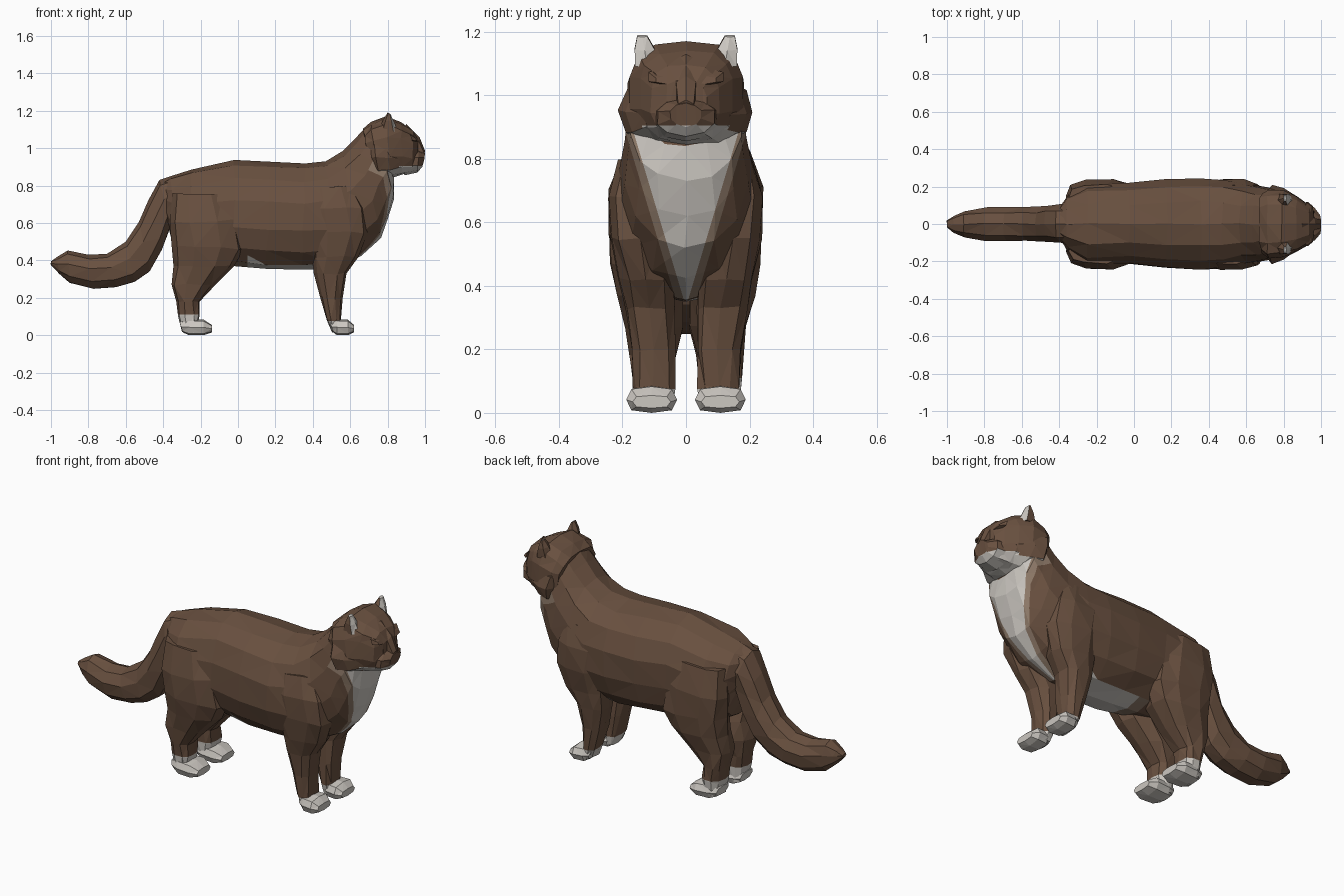
import bpy, bmesh, math, random
from mathutils import Vector

random.seed(4)


def material(name, rgb):
    m = bpy.data.materials.new(name)
    m.diffuse_color = (*rgb, 1)
    return m


MATS = [material("brown fur", (0.14, 0.08, 0.05)),
        material("white fur", (0.60, 0.57, 0.53)),
        material("tan fur", (0.28, 0.20, 0.145))]
BROWN, WHITE, TAN = 0, 1, 2


def loft(name, stations, n=12, yc=0.0, power=0.9, pear=0.0, jitter=0.006, cuts=(), rule=None):
    """Skin rings; each station is (xa, za, xb, zb, half width[, y centre])
    where a and b are opposite outline points of the ring in the side view."""
    bm = bmesh.new()
    rings = []
    for s in stations:
        xa, za, xb, zb, w = s[:5]
        y0 = s[5] if len(s) > 5 else yc
        ring = []
        for i in range(n):
            a = 2 * math.pi * i / n
            c, k = math.cos(a), math.sin(a)
            c = math.copysign(abs(c) ** power, c) if abs(c) > 1e-6 else 0
            k = math.copysign(abs(k) ** power, k) if abs(k) > 1e-6 else 0
            t = 0.5 - 0.5 * c
            y = y0 + w * k * (1 - pear * c)
            j = [random.uniform(-jitter, jitter) for _ in range(3)]
            if i in (0, n // 2):
                j = [0, j[1], 0]
            ring.append(bm.verts.new((xa + (xb - xa) * t + j[0], y + j[1],
                                      za + (zb - za) * t + j[2])))
        rings.append(ring)
    for p, q in zip(rings, rings[1:]):
        for i in range(n):
            bm.faces.new((p[i], p[(i + 1) % n], q[(i + 1) % n], q[i]))
    bm.faces.new(rings[0])
    bm.faces.new(rings[-1])
    bmesh.ops.triangulate(bm, faces=bm.faces[:])
    bmesh.ops.recalc_face_normals(bm, faces=bm.faces[:])
    # clean colour borders
    for co, no in cuts:
        bmesh.ops.bisect_plane(bm, geom=bm.verts[:] + bm.edges[:] + bm.faces[:],
                               plane_co=co, plane_no=no, dist=1e-5)
    bm.normal_update()
    for f in bm.faces:
        f.material_index = rule(f.calc_center_median(), f.normal) if rule else BROWN
    me = bpy.data.meshes.new(name)
    bm.to_mesh(me)
    bm.free()
    for m in MATS:
        me.materials.append(m)
    ob = bpy.data.objects.new(name, me)
    bpy.context.collection.objects.link(ob)
    return ob


# White bib: a V on the chest with a tan border; pale belly patch
def bib_width(z):
    return 0.03 + 0.3 * (z - 0.35)


BIB_CUTS = [(Vector((0, s * w, 0.35)), Vector((0, 1, -s * 0.3)))
            for s in (1, -1) for w in (0.03, 0.005)]
BELLY_CUTS = [(Vector((x, 0, 0)), Vector((1, 0, 0))) for x in (-0.02, 0.05, 0.4)]


def coat(c, n):
    if c.x > 0.55 and n.x > 0.05 and c.z < 0.92:
        d = bib_width(c.z) - abs(c.y)
        return WHITE if d > 0.025 else TAN if d > 0 else BROWN
    if n.z < -0.6 and -0.02 < c.x < 0.4 and c.z < 0.4:
        return WHITE if c.x > 0.05 else TAN
    return BROWN


# Torso, chest and neck
loft("torso", [
    (-0.42, 0.82, -0.37, 0.57, 0.08), (-0.36, 0.85, -0.34, 0.45, 0.16),
    (-0.25, 0.885, -0.24, 0.39, 0.225), (-0.02, 0.937, -0.03, 0.37, 0.22),
    (0.18, 0.927, 0.15, 0.355, 0.24), (0.36, 0.918, 0.34, 0.35, 0.25),
    (0.47, 0.93, 0.52, 0.355, 0.24), (0.56, 0.985, 0.66, 0.425, 0.215),
    (0.63, 1.055, 0.765, 0.52, 0.20), (0.68, 1.11, 0.80, 0.62, 0.19),
    (0.72, 1.12, 0.835, 0.73, 0.18), (0.76, 1.10, 0.835, 0.84, 0.14)],
    n=14, cuts=BIB_CUTS + BELLY_CUTS, rule=coat)


# Head with cheek ruff and pale chin
def face_coat(c, n):
    return WHITE if (c.x > 0.86 and c.z < 0.905) or n.z < -0.6 else BROWN


CHIN_CUTS = [(Vector((0, 0, 0.905)), Vector((0, 0, 1))),
             (Vector((0.86, 0, 0)), Vector((1, 0, 0)))]
loft("head", [
    (0.67, 1.105, 0.72, 0.86, 0.165), (0.71, 1.14, 0.75, 0.84, 0.185),
    (0.79, 1.17, 0.82, 0.845, 0.18), (0.87, 1.14, 0.88, 0.86, 0.15),
    (0.935, 1.095, 0.93, 0.87, 0.11), (0.965, 1.05, 0.96, 0.89, 0.065)],
    n=14, power=0.72, pear=-0.0, cuts=CHIN_CUTS, rule=face_coat)

# Cheeks flare low on the head
loft("cheek_ruff", [
    (0.69, 1.06, 0.73, 0.83, 0.18), (0.72, 1.07, 0.755, 0.83, 0.212),
    (0.79, 1.05, 0.82, 0.84, 0.19), (0.88, 1.02, 0.88, 0.86, 0.135)],
    n=12, cuts=CHIN_CUTS, rule=face_coat)

# Muzzle and nose bridge
loft("muzzle", [
    (0.89, 1.0, 0.89, 0.855, 0.11), (0.965, 0.99, 0.96, 0.87, 0.095),
    (1.0, 0.975, 0.985, 0.90, 0.05)],
    n=10, jitter=0.003, cuts=CHIN_CUTS, rule=face_coat)
loft("nose_bridge", [
    (0.90, 1.13, 0.88, 1.04, 0.045), (0.97, 1.06, 0.95, 0.97, 0.035),
    (1.0, 0.985, 0.98, 0.93, 0.028)], n=6, jitter=0)


def ear_coat(c, n):
    return WHITE if n.x > 0.25 else BROWN


def paw_coat(c, n):
    return WHITE


def ankle_rule(h):
    return lambda c, n: WHITE if c.z < h else coat(c, n)


# Paired parts, built once for each side
for side, s in (("right", -1), ("left", 1)):
    # Brow over a sunken eye
    loft(side + "_brow", [(0.915, 1.085, 0.935, 1.03, 0.055, s * 0.07),
                          (0.945, 1.06, 0.96, 1.035, 0.04, s * 0.06)], n=6, jitter=0)
    # Ear
    loft(side + "_ear", [(0.75, 1.09, 0.855, 1.09, 0.042, s * 0.123),
                         (0.775, 1.15, 0.835, 1.14, 0.036, s * 0.13),
                         (0.80, 1.19, 0.815, 1.183, 0.018, s * 0.138)],
         n=6, jitter=0, rule=ear_coat)
    # Front leg
    loft(side + "_front_leg", [
        (0.38, 0.78, 0.62, 0.80, 0.06, s * 0.155), (0.36, 0.68, 0.68, 0.68, 0.085, s * 0.16),
        (0.38, 0.55, 0.695, 0.55, 0.095, s * 0.145), (0.395, 0.42, 0.645, 0.42, 0.088, s * 0.125),
        (0.405, 0.33, 0.58, 0.33, 0.08, s * 0.113), (0.44, 0.2, 0.56, 0.2, 0.072, s * 0.102),
        (0.475, 0.08, 0.55, 0.08, 0.066, s * 0.10), (0.50, 0.02, 0.55, 0.02, 0.06, s * 0.10)],
        n=10, power=0.8, cuts=BIB_CUTS + [(Vector((0, 0, 0.075)), Vector((0, 0, 1)))],
        rule=ankle_rule(0.075))
    # Hind leg
    loft(side + "_hind_leg", [
        (-0.35, 0.76, -0.06, 0.76, 0.07, s * 0.14), (-0.365, 0.6, 0.0, 0.62, 0.095, s * 0.148),
        (-0.355, 0.48, 0.03, 0.46, 0.1, s * 0.138), (-0.345, 0.37, -0.02, 0.37, 0.105, s * 0.115),
        (-0.355, 0.27, -0.12, 0.27, 0.092, s * 0.103), (-0.33, 0.18, -0.205, 0.18, 0.075, s * 0.105),
        (-0.32, 0.1, -0.205, 0.11, 0.07, s * 0.105), (-0.30, 0.02, -0.22, 0.02, 0.065, s * 0.105)],
        n=10, power=0.8, cuts=[(Vector((0, 0, 0.11)), Vector((0, 0, 1)))],
        rule=ankle_rule(0.11))
    # Paws
    for name, x, length in (("front", 0.49, 0.13), ("hind", -0.315, 0.175)):
        loft(f"{side}_{name}_paw", [
            (x, 0.075, x + 0.02, 0.015, 0.055), (x + 0.3 * length, 0.085, x + 0.3 * length, 0.0, 0.073),
            (x + 0.75 * length, 0.083, x + 0.75 * length, 0.0, 0.08),
            (x + length, 0.055, x + length, 0.015, 0.06)],
            n=8, yc=s * 0.108, power=0.65, jitter=0, rule=paw_coat)

# Tail, sweeping down and back
loft("tail", [
    (-0.33, 0.86, -0.30, 0.62, 0.11), (-0.42, 0.83, -0.36, 0.57, 0.105),
    (-0.48, 0.72, -0.405, 0.45, 0.10), (-0.53, 0.605, -0.47, 0.335, 0.092),
    (-0.60, 0.50, -0.55, 0.28, 0.09), (-0.70, 0.435, -0.65, 0.252, 0.092),
    (-0.80, 0.43, -0.77, 0.243, 0.09), (-0.91, 0.453, -0.90, 0.275, 0.072),
    (-0.965, 0.42, -0.955, 0.325, 0.045), (-1.0, 0.395, -1.0, 0.375, 0.02)],
    n=9, jitter=0.004)
